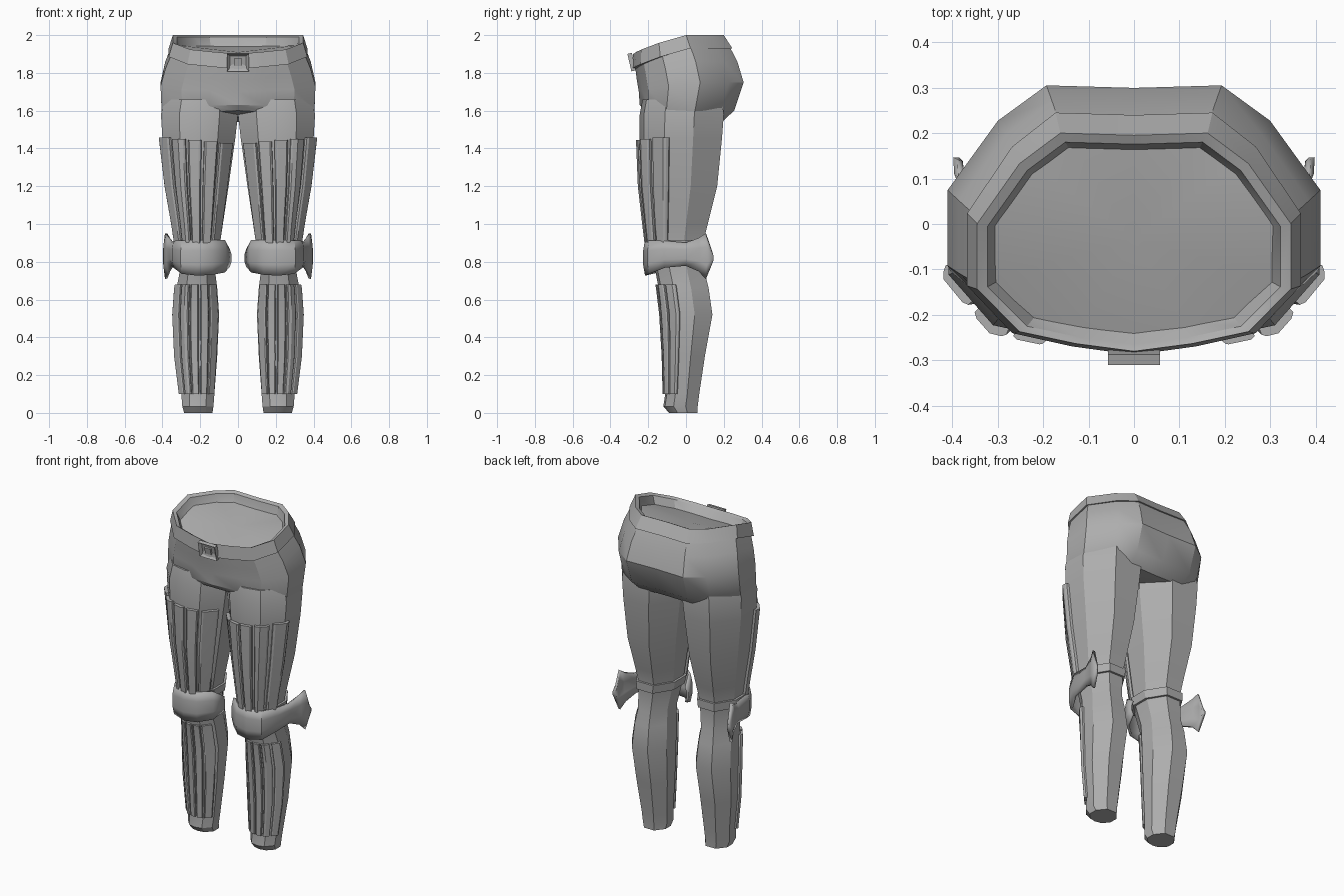
import bpy
import bmesh
from math import radians
from mathutils import Vector, Matrix

cube = bpy.data.objects.get("Cube")
if cube:
    bpy.data.objects.remove(cube, do_unlink=True)

grey = bpy.data.materials.new("plain_grey")
grey.use_nodes = True
colour = (0.42, 0.42, 0.42, 1)
grey.diffuse_color = colour
grey.node_tree.nodes["Principled BSDF"].inputs["Base Color"].default_value = colour


def finish(name, bm, angle=30):
    """Turn a bmesh into a shaded, coloured object."""
    bmesh.ops.recalc_face_normals(bm, faces=bm.faces)
    mesh = bpy.data.meshes.new(name)
    bm.to_mesh(mesh)
    bm.free()
    mesh.materials.append(grey)
    ob = bpy.data.objects.new(name, mesh)
    bpy.context.collection.objects.link(ob)
    bpy.ops.object.select_all(action='DESELECT')
    ob.select_set(True)
    bpy.context.view_layer.objects.active = ob
    bpy.ops.object.shade_smooth_by_angle(angle=radians(angle))
    return ob


def loft(rings, closed=True, caps=(True, True)):
    """Skin a list of point rings, with optional end caps."""
    bm = bmesh.new()
    rows = [[bm.verts.new(p) for p in ring] for ring in rings]
    n = len(rows[0])
    for a, b in zip(rows, rows[1:]):
        for i in range(n if closed else n - 1):
            j = (i + 1) % n
            bm.faces.new((a[i], a[j], b[j], b[i]))
    for row, cap in zip((rows[0], rows[-1]), caps):
        if cap:
            mid = bm.verts.new(sum((v.co for v in row), Vector()) / n)
            for i in range(n):
                bm.faces.new((row[i], row[(i + 1) % n], mid))
    return bm


# Hips: one half outline, mirrored, and stretched to each level
HALF = [(0, 0.98), (0.47, 1), (0.73, 0.72), (1, 0.17), (1, -0.43),
        (0.73, -0.82), (0.37, -0.93), (0, -1)]
OUTLINE = HALF + [(-x, y) for x, y in HALF[-2:0:-1]]


def hip_ring(z_front, z_back, width, front, back):
    ring = []
    for u, v in OUTLINE:
        rise = min((v + 1) / 1.1, 1) ** 0.8
        y = (front + back) / 2 + v * (back - front) / 2
        ring.append(Vector((u * width, y, z_front + (z_back - z_front) * rise)))
    return ring


finish("hips", loft([hip_ring(*level) for level in (
    (1.60, 1.54, 0.385, -0.22, 0.19),
    (1.63, 1.60, 0.405, -0.245, 0.255),
    (1.70, 1.75, 0.41, -0.25, 0.305),
    (1.76, 1.86, 0.385, -0.26, 0.272),
    (1.84, 1.95, 0.35, -0.27, 0.225))]))

# Waistband with its rim and hollow lining
finish("waistband", loft([hip_ring(*level) for level in (
    (1.82, 1.93, 0.34, -0.26, 0.22),
    (1.82, 1.93, 0.367, -0.288, 0.245),
    (1.90, 2.0, 0.345, -0.28, 0.2),
    (1.89, 1.99, 0.322, -0.265, 0.18),
    (1.83, 1.89, 0.29, -0.23, 0.155),
    (1.79, 1.81, 0.2, -0.17, 0.09),
    (1.77, 1.78, 0.1, -0.1, 0.02))], caps=(False, True)))

# Buckle: a tilted plate with a recessed front
bm = bmesh.new()
bmesh.ops.create_cube(bm, size=1)
bmesh.ops.scale(bm, vec=(0.115, 0.024, 0.095), verts=bm.verts)
bm.normal_update()
face = min(bm.faces, key=lambda f: f.calc_center_median().y)
bmesh.ops.inset_region(bm, faces=[face], thickness=0.02)
bmesh.ops.translate(bm, vec=(0, 0.015, 0), verts=face.verts)
pin = bmesh.ops.create_cube(bm, size=1)["verts"]
bmesh.ops.scale(bm, vec=(0.04, 0.014, 0.04), verts=pin)
bmesh.ops.rotate(bm, matrix=Matrix.Rotation(0.22, 3, 'X'), verts=bm.verts)
bmesh.ops.translate(bm, vec=(0, -0.288, 1.857), verts=bm.verts)
finish("buckle", bm)

# Leg levels: height, inner x, outer x, front y, back y
LEG = [(0.0, 0.135, 0.285, -0.09, 0.06), (0.035, 0.13, 0.295, -0.12, 0.062),
       (0.10, 0.125, 0.30, -0.11, 0.07), (0.30, 0.11, 0.325, -0.115, 0.10),
       (0.52, 0.10, 0.335, -0.128, 0.14), (0.66, 0.11, 0.325, -0.145, 0.12),
       (0.74, 0.12, 0.31, -0.16, 0.10), (0.90, 0.095, 0.32, -0.20, 0.09),
       (1.0, 0.08, 0.335, -0.212, 0.115), (1.2, 0.05, 0.37, -0.235, 0.165),
       (1.45, 0.015, 0.40, -0.245, 0.19), (1.58, 0.0, 0.408, -0.245, 0.2),
       (1.66, 0.01, 0.39, -0.23, 0.19)]
# Leg outline, running from the inner side round the front to the back
SECTION = [(-1, -0.4), (-0.52, -0.9), (0, -1), (0.52, -0.9), (1, -0.4),
           (1, 0.3), (0.45, 1), (-0.45, 1), (-1, 0.3)]


def leg_point(z, t, out=0.0):
    """Point on the leg at height z, t corners round it, pushed outwards."""
    for low, high in zip(LEG, LEG[1:]):
        if z <= high[0]:
            break
    k = (z - low[0]) / (high[0] - low[0])
    x0, x1, y0, y1 = [a + (b - a) * k for a, b in zip(low[1:], high[1:])]
    i = int(t)
    a, b = Vector(SECTION[i % 9]), Vector(SECTION[(i + 1) % 9])
    u, v = a.lerp(b, t - i)
    push = Vector((u, v)).normalized() * out
    return Vector(((x0 + x1) / 2 + u * (x1 - x0) / 2 + push.x,
                   (y0 + y1) / 2 + v * (y1 - y0) / 2 + push.y, z))


def mirrored(points, side):
    return [Vector((p.x * side, p.y, p.z)) for p in points]


def strips(name, side, heights, thick, rise):
    """Five raised plates with bevelled edges round the front of the leg."""
    start, step, gap = 0.15, 0.82, 0.07
    for n in range(5):
        a, b = start + n * step + gap, start + (n + 1) * step - gap
        bevel = 0.08
        inner = [int(b)] if a + bevel < int(b) < b - bevel else [(a + b) / 2]
        profile = [(a, -0.01), (a, thick * 0.7), (a + bevel, thick), (inner[0], thick),
                   (b - bevel, thick), (b, thick * 0.7), (b, -0.01)]
        rings = []
        for i, z in enumerate(heights):
            top = i == len(heights) - 1
            z += rise * n if top else 0
            rings.append(mirrored([leg_point(z, t, o) for t, o in profile], side))
        finish(f"{name}_{n + 1}", loft(rings), 20)


# Knee guard columns: x, y, bottom z, top z
GUARD = [(0.05, -0.07, 0.775, 0.865), (0.075, -0.14, 0.745, 0.915),
         (0.14, -0.195, 0.732, 0.915), (0.215, -0.21, 0.728, 0.915),
         (0.295, -0.19, 0.738, 0.91), (0.335, -0.11, 0.77, 0.91),
         (0.345, 0.0, 0.78, 0.90), (0.365, 0.07, 0.75, 0.925),
         (0.38, 0.105, 0.71, 0.95), (0.383, 0.14, 0.80, 0.84)]

for side, label in ((1, "left"), (-1, "right")):
    finish(f"{label}_leg", loft([mirrored([leg_point(lv[0], t) for t in range(9)], side)
                                 for lv in LEG]))
    strips(f"{label}_thigh_plate", side, (0.9, 1.0, 1.2, 1.43), 0.02, 0.007)
    strips(f"{label}_shin_plate", side, (0.1, 0.3, 0.52, 0.66, 0.68), 0.014, 0.0)

    # Strap round the back of the knee
    finish(f"{label}_knee_strap", loft([
        mirrored([leg_point(z, t, o) for t in range(9)], side)
        for z, o in ((0.865, -0.005), (0.865, 0.014), (0.915, 0.014), (0.915, -0.005))],
        caps=(False, False)))

    # Bulged knee guard with a flared outer wing
    columns = []
    for x, y, low, high in GUARD:
        out = Vector((x - 0.21, y, 0)).normalized() * 0.01
        columns.append(mirrored([Vector((x, y, low)),
                                 Vector((x, y, low * 0.7 + high * 0.3)) + out,
                                 Vector((x, y, low * 0.3 + high * 0.7)) + out,
                                 Vector((x, y, high))], side))
    guard = finish(f"{label}_knee_guard", loft(columns, closed=False, caps=(False, False)), 40)
    shell = guard.modifiers.new("thickness", 'SOLIDIFY')
    shell.thickness = 0.014
    shell.offset = 0
